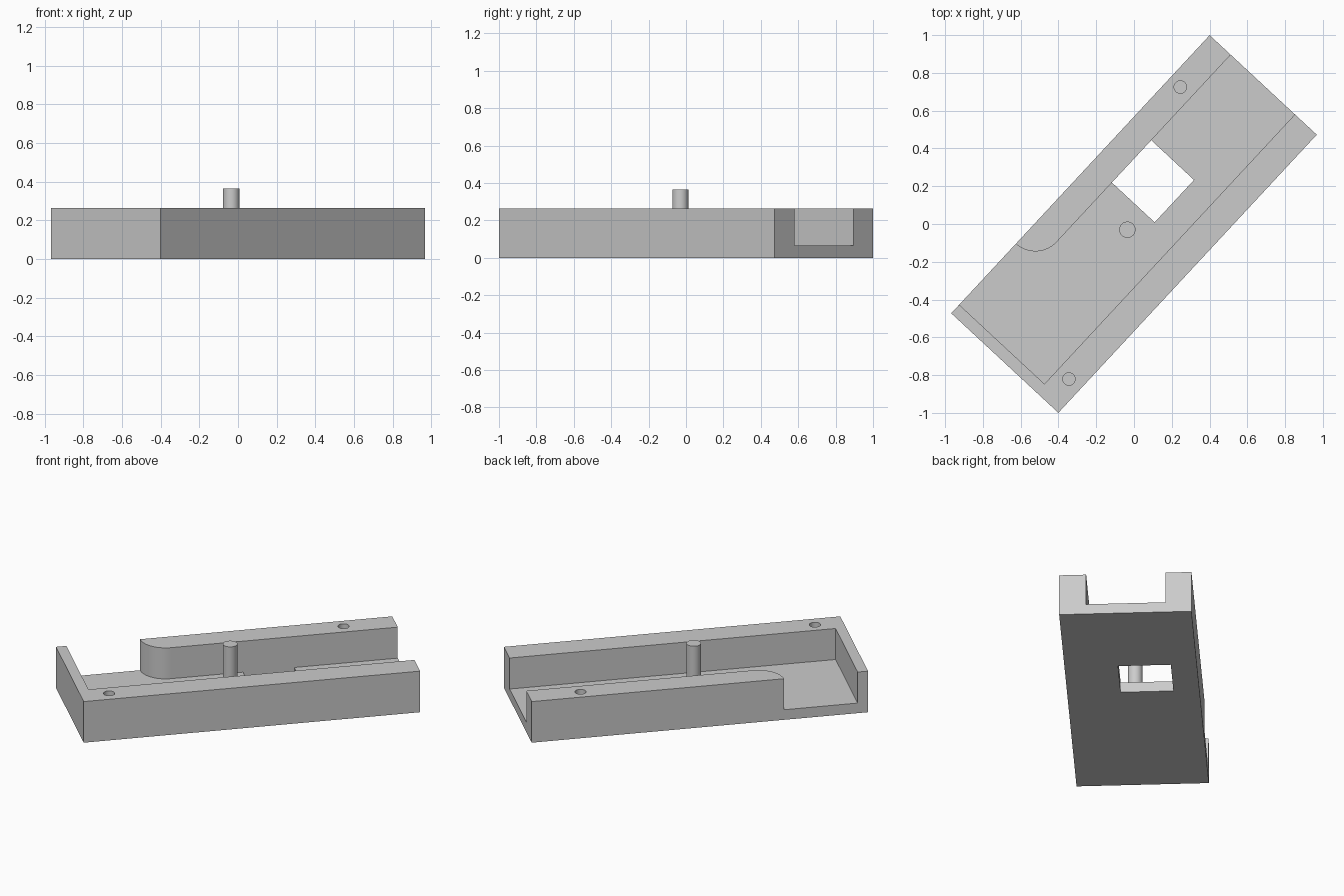
import bpy, bmesh, math

cube = bpy.data.objects.get("Cube")
if cube:
    bpy.data.objects.remove(cube, do_unlink=True)

TURN = math.radians(47.1)               # the tray lies at an angle on the ground
HALF_L, HALF_W, HEIGHT = 1.005, 0.387, 0.265
FLOOR, INNER_LEFT, INNER_RIGHT = 0.065, 0.235, -0.229

grey = bpy.data.materials.new("plain_grey")
grey.use_nodes = True
grey.diffuse_color = (0.6, 0.6, 0.6, 1)
grey.node_tree.nodes["Principled BSDF"].inputs["Base Color"].default_value = (0.6, 0.6, 0.6, 1)


def prism(name, outline, z0, z1):
    """Upright solid from an outline along (length, width)."""
    bm = bmesh.new()
    face = bm.faces.new([bm.verts.new((u, v, z0)) for u, v in outline])
    new = bmesh.ops.extrude_face_region(bm, geom=[face])["geom"]
    top = [g for g in new if isinstance(g, bmesh.types.BMVert)]
    bmesh.ops.translate(bm, verts=top, vec=(0, 0, z1 - z0))
    bmesh.ops.recalc_face_normals(bm, faces=bm.faces)
    mesh = bpy.data.meshes.new(name)
    bm.to_mesh(mesh)
    bm.free()
    mesh.materials.append(grey)
    obj = bpy.data.objects.new(name, mesh)
    bpy.context.collection.objects.link(obj)
    obj.rotation_euler.z = TURN
    return obj


def box(u0, u1, v0, v1):
    return [(u0, v0), (u1, v0), (u1, v1), (u0, v1)]


def arc(u, v, r, start, end, n):
    angles = [math.radians(start + (end - start) * i / n) for i in range(n + 1)]
    return [(u + r * math.cos(a), v + r * math.sin(a)) for a in angles]


def circle(u, v, r):
    return arc(u, v, r, 0, 360, 48)[:-1]


# Solid block
tray = prism("tray", box(-HALF_L, HALF_L, -HALF_W, HALF_W), 0, HEIGHT)

# Channel open at the far end and at the left side, with a rounded wall end
radius = HALF_W - INNER_LEFT
channel = [(-0.943, INNER_RIGHT), (1.2, INNER_RIGHT), (1.2, INNER_LEFT)]
channel += arc(-0.35, HALF_W, radius, 270, 180, 20)
channel += [(-0.35 - radius, 0.6), (-0.943, 0.6)]

cutters = [
    prism("channel_cutter", channel, FLOOR, 0.5),
    prism("window_cutter", box(0.081, 0.387, -0.074, INNER_LEFT), -0.1, 0.12),
    prism("left_hole_cutter", circle(0.698, 0.314, 0.033), 0.12, 0.5),
    prism("right_hole_cutter", circle(-0.836, -0.306, 0.033), 0.12, 0.5),
]
for cutter in cutters:
    cutter.hide_render = True
    cut = tray.modifiers.new(cutter.name, "BOOLEAN")
    cut.operation, cut.solver, cut.object = "DIFFERENCE", "EXACT", cutter

# Bake the cuts and drop the cutters
bpy.context.view_layer.update()
baked = bpy.data.meshes.new_from_object(tray.evaluated_get(bpy.context.evaluated_depsgraph_get()))
tray.modifiers.clear()
tray.data = baked
for cutter in cutters:
    bpy.data.objects.remove(cutter, do_unlink=True)

# Upright pin on the floor
pin = prism("pin", circle(-0.046, 0.005, 0.043), FLOOR - 0.02, 0.365)

# Smooth the round walls, keep the edges sharp
bpy.ops.object.select_all(action="DESELECT")
for obj in (tray, pin):
    obj.select_set(True)
bpy.context.view_layer.objects.active = tray
bpy.ops.object.shade_smooth_by_angle(angle=math.radians(30))
